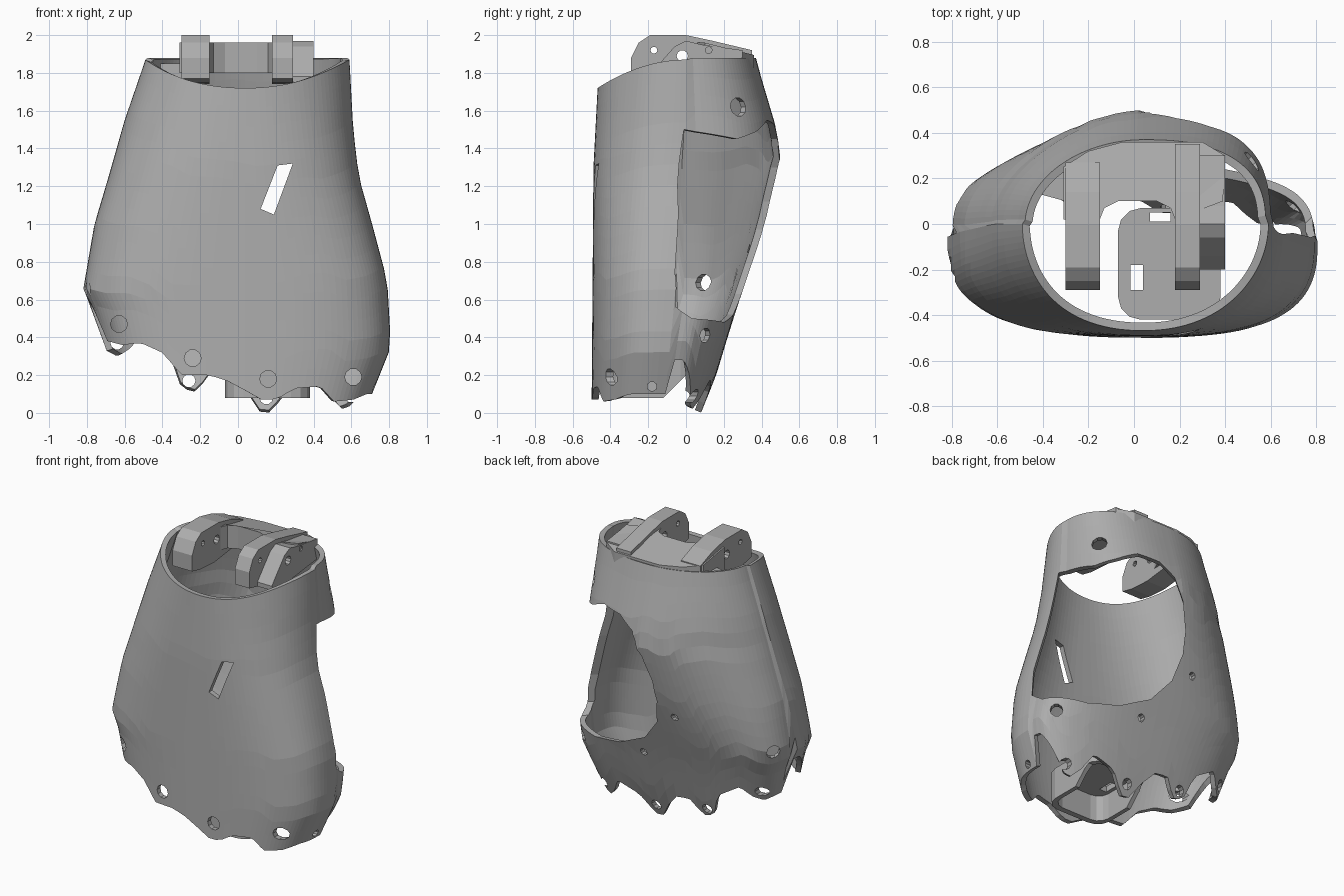
import bpy, bmesh, math
from mathutils import Vector

cube = bpy.data.objects.get("Cube")
if cube:
    bpy.data.objects.remove(cube)

grey = bpy.data.materials.new("plain_grey")
grey.use_nodes = True
grey.diffuse_color = (0.42, 0.42, 0.42, 1)
grey.node_tree.nodes["Principled BSDF"].inputs["Base Color"].default_value = grey.diffuse_color

X, Y, Z = Vector((1, 0, 0)), Vector((0, 1, 0)), Vector((0, 0, 1))
DIAG = Vector((1, 1, 0)).normalized()
SIDE = Vector((-1, 1, 0)).normalized()


def lerp_table(table, v):
    """Piecewise linear lookup in (key, value) pairs."""
    if v <= table[0][0]:
        return table[0][1]
    for (a, p), (b, q) in zip(table, table[1:]):
        if v <= b:
            return p + (q - p) * (v - a) / (b - a)
    return table[-1][1]


def make_object(name, bm):
    bmesh.ops.recalc_face_normals(bm, faces=bm.faces)
    mesh = bpy.data.meshes.new(name)
    bm.to_mesh(mesh)
    bm.free()
    mesh.materials.append(grey)
    obj = bpy.data.objects.new(name, mesh)
    bpy.context.collection.objects.link(obj)
    return obj


def prism(name, points, u, v, w, start, end):
    """Extrude a flat outline drawn in u, v along w."""
    bm = bmesh.new()
    low = [bm.verts.new(u * a + v * b + w * start) for a, b in points]
    high = [bm.verts.new(u * a + v * b + w * end) for a, b in points]
    bm.faces.new(low)
    bm.faces.new(high)
    n = len(points)
    for i in range(n):
        j = (i + 1) % n
        bm.faces.new((low[i], low[j], high[j], high[i]))
    return make_object(name, bm)


def rod(name, centre, u, v, w, radius, start, end, sides=10):
    ring = [(centre[0] + radius * math.cos(math.tau * i / sides),
             centre[1] + radius * math.sin(math.tau * i / sides)) for i in range(sides)]
    return prism(name, ring, u, v, w, start, end)


def rounded_box(x0, x1, y0, y1, r):
    corners = [(x1 - r, y1 - r), (x0 + r, y1 - r), (x0 + r, y0 + r), (x1 - r, y0 + r)]
    return [(cx + r * math.cos(math.radians(90 * k + 30 * s)),
             cy + r * math.sin(math.radians(90 * k + 30 * s)))
            for k, (cx, cy) in enumerate(corners) for s in range(4)]


def rectangle(x0, x1, y0, y1):
    return [(x0, y0), (x1, y0), (x1, y1), (x0, y1)]


def bake(obj, cutters):
    """Apply the modifiers and cuts, then discard the cutters."""
    for c in cutters:
        c.hide_render = True
        mod = obj.modifiers.new("cut", "BOOLEAN")
        mod.operation, mod.solver, mod.object = "DIFFERENCE", "EXACT", c
    bpy.context.view_layer.update()
    deps = bpy.context.evaluated_depsgraph_get()
    mesh = bpy.data.meshes.new_from_object(obj.evaluated_get(deps))
    obj.modifiers.clear()
    obj.data = mesh
    for c in cutters:
        bpy.data.objects.remove(c)


# Shell extents against height
LEFT_X = [(.3, -.7), (.55, -.77), (.65, -.82), (1, -.76), (1.2, -.7), (1.55, -.6), (1.87, -.49)]
RIGHT_X = [(0, .68), (.1, .71), (.25, .77), (.35, .81), (.7, .79), (1, .71),
           (1.25, .64), (1.5, .61), (1.87, .59)]
FRONT_Y = [(0, -.5), (1.3, -.49), (1.87, -.46)]
BACK_Y = [(0, .08), (.2, .16), (.5, .25), (1, .42), (1.35, .5), (1.5, .48), (1.87, .37)]
SEAM_Y = [(0, -.12), (.6, -.06), (1.5, 0)]
# Squareness of each quarter against height
FRONT_POWER = [(.7, 2.8), (1.3, 2.4), (1.87, 2)]
BACK_LEFT_POWER = [(.3, 2.6), (.7, 2.8), (1, 2.1), (1.4, 1.7), (1.87, 1.95)]
BACK_RIGHT_POWER = [(.3, 2.7), (.6, 3), (1.4, 2.6), (1.87, 2.5)]
# Scalloped lower edges against x
FRONT_EDGE = [(-.7, .58), (-.67, .38), (-.6, .36), (-.5, .37), (-.4, .32), (-.3, .2),
              (-.15, .2), (0, .15), (.1, .07), (.22, .07), (.32, .13), (.46, .14),
              (.56, .06), (.67, .07), (.74, .1)]
BACK_EDGE = [(-.7, .58), (-.69, .33), (-.64, .3), (-.58, .33), (-.5, .4), (-.36, .3),
             (-.3, .13), (-.22, .11), (-.14, .22), (0, .2), (.05, .1), (.1, .01), (.18, 0),
             (.24, .06), (.29, .13), (.45, .18), (.55, .07), (.62, .02), (.67, .04),
             (.71, .15), (.75, .28)]


def section(angle, z):
    c, s = math.cos(angle), math.sin(angle)
    cx, cy = .04, lerp_table(SEAM_Y, z)
    rx = abs(lerp_table(RIGHT_X if c > 0 else LEFT_X, z) - cx)
    ry = abs(lerp_table(BACK_Y if s > 0 else FRONT_Y, z) - cy)
    power = lerp_table(FRONT_POWER, z)
    if s > 1e-4:
        rx -= .012  # lap at the side seam
        power = lerp_table(BACK_RIGHT_POWER if c > 0 else BACK_LEFT_POWER, z)
    return Vector((cx + rx * math.copysign(abs(c) ** (2 / power), c),
                   cy + ry * math.copysign(abs(s) ** (2 / power), s), z))


# Palm shell: lofted wall with scalloped bottom and dipped front rim
SEGMENTS, ROWS = 112, 16
bm = bmesh.new()
columns = []
for i in range(SEGMENTS):
    a = math.tau * i / SEGMENTS
    front = math.sin(a) < 1e-4
    foot = lerp_table(FRONT_EDGE if front else BACK_EDGE, section(a, .25).x)
    rim = 1.72 + .15 * math.cos(a) ** 2 if front else 1.88
    columns.append([bm.verts.new(section(a, foot + (rim - foot) * r / ROWS))
                    for r in range(ROWS + 1)])
for i in range(SEGMENTS):
    p, q = columns[i], columns[(i + 1) % SEGMENTS]
    for r in range(ROWS):
        bm.faces.new((p[r], q[r], q[r + 1], p[r + 1]))
shell = make_object("palm_shell", bm)
wall = shell.modifiers.new("wall", "SOLIDIFY")
wall.thickness, wall.offset = .035, -1

# Thumb opening, slanted slot, knuckle holes and strap holes
thumb = [(-.44, 1.5), (-.2, 1.45), (-.06, 1.49), (.07, 1.55), (.2, 1.53), (.29, 1.45),
         (.34, 1.3), (.35, 1.12), (.33, .97), (.26, .79), (.13, .63), (-.06, .52),
         (-.25, .48), (-.53, .5), (-.6, .56), (-.59, .75), (-.52, 1.05)]
cuts = [prism("thumb_cut", thumb, SIDE, Z, DIAG, .17, 1.5),
        prism("slot_cut", [(.12, 1.08), (.19, 1.05), (.29, 1.32), (.21, 1.31)],
              X, Z, Y, -.7, -.2)]
for x, z in ((-.63, .47), (-.24, .29), (.16, .18), (.61, .19)):
    cuts.append(rod("knuckle_cut", (x, z), X, Z, Y, .045, -.8, -.2))
for x, z in ((-.64, .37), (-.26, .17), (.15, .08), (.6, .09)):
    cuts.append(rod("back_knuckle_cut", (x, z), X, Z, Y, .035, -.1, .6))
cuts += [rod("upper_strap_cut", (-.17, 1.62), SIDE, Z, DIAG, .05, .3, .9),
         rod("lower_strap_cut", (-.44, .41), SIDE, Z, DIAG, .04, .4, 1),
         rod("side_strap_cut", (-.45, .69), DIAG, Z, SIDE, .045, .4, .9),
         rod("side_pin_cut", (-.18, .14), Y, Z, X, .025, .4, 1),
         rod("upper_small_cut", (-.17, .87), X, Z, Y, .025, .1, .6),
         rod("lower_small_cut", (.15, .5), X, Z, Y, .025, .1, .6)]
bake(shell, cuts)

# Wrist hinge: two arms and an outer ear, each reaching back to the rim
arm = [(-.29, 1.77), (-.29, 1.88), (-.25, 1.96), (-.19, 2), (0, 2), (.14, 1.97)]
ear = [(-.2, 1.78), (-.14, 1.85), (-.06, 1.94), (0, 1.97), (.08, 1.95)]
for name, outline, x0, x1, back in (("right_hinge_arm", arm, -.3, -.15, .27),
                                    ("left_hinge_arm", arm, .18, .29, .35),
                                    ("left_hinge_ear", ear, .285, .4, .3)):
    profile = outline + [(back, 1.92), (back, 1.78), (-.05, 1.74), (-.2, 1.75)]
    holes = [rod("pin_cut", at, Y, Z, X, r, -1, 1)
             for at, r in (((-.17, 1.92), .018), ((-.02, 1.89), .03), ((.12, 1.92), .018))]
    bake(prism(name, profile, Y, Z, X, x0, x1), holes)

# Bridge joining the arms to the back of the rim, its top falling to the back
outline = [(-.31, .25), (-.31, .02), (-.15, .02), (-.13, .07), (-.07, .1), (.1, .1),
           (.16, .07), (.18, .02), (.39, .1), (.4, .3), (.3, .36), (-.05, .36), (-.2, .32)]
bridge = prism("hinge_bridge", outline, X, Y, Z, 1.8, 1.96)
for vert in bridge.data.vertices:
    if vert.co.z > 1.9:
        vert.co.z -= .25 * max(0, vert.co.y - .1)
prism("right_rim_gusset", [(-.41, .13), (-.3, .1), (-.3, .25)], X, Y, Z, 1.76, 1.85)

# Tension box: inverted cup inside the lower palm, its mouth sloping up to the back
box = prism("tension_box", rounded_box(-.07, .38, -.42, .07, .1), X, Y, Z, .08, .3)
bake(box, [
    prism("hollow_cut", rounded_box(-.04, .35, -.38, .04, .08), X, Y, Z, 0, .26),
    prism("mouth_cut", [(-.2, 0), (.2, 0), (.2, .22), (0, .2), (-.12, .08)], Y, Z, X, -.2, .6),
    prism("window_cut", rectangle(-.015, .04, -.29, -.18), X, Y, Z, .2, .4),
    prism("slit_cut", rectangle(.07, .16, .01, .05), X, Y, Z, .2, .4)])
